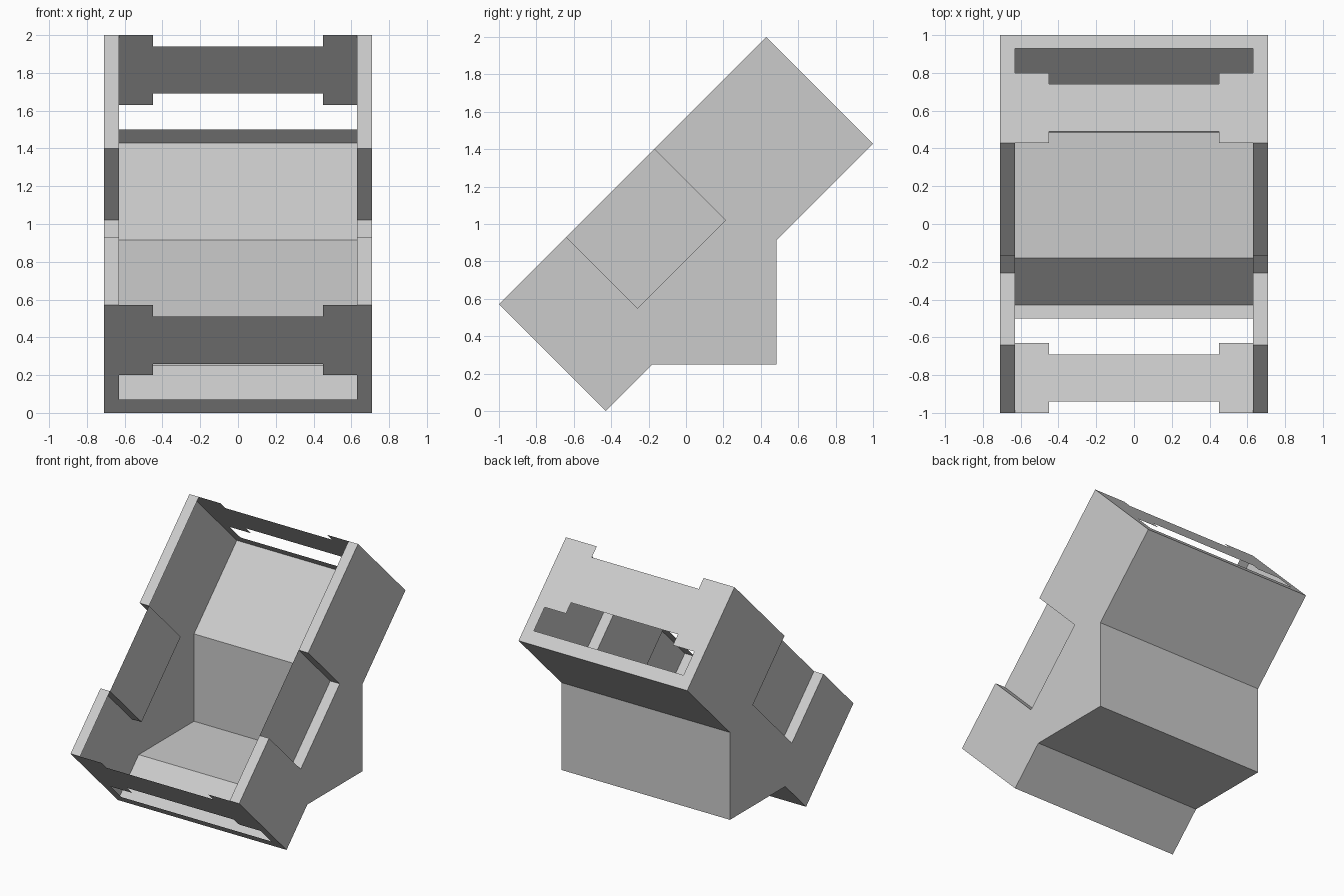
import bpy, bmesh
from mathutils import Vector

if "Cube" in bpy.data.objects:
    bpy.data.objects.remove(bpy.data.objects["Cube"])

W, IN = 0.71, 0.63                 # outer wall and recess / lip half-widths
CENTRE = Vector((0, 0.1, 0.9))     # interior point, used to face sheets outward

# side profile (y, z), a box tilted 45 degrees with a square foot
a, b, c = (-1, 0.57), (0.43, 2.0), (1, 1.43)
d, e, f, g = (0.485, 0.915), (0.485, 0.25), (-0.18, 0.25), (-0.43, 0)
# recess in the open edge
notch = [(-0.64, 0.93), (-0.26, 0.55), (0.21, 1.02), (-0.17, 1.40)]


def sheet(name, faces):
    """Thin sheet part from face point lists, mirrored across x = 0."""
    bm = bmesh.new()
    for pts in faces:
        bm.faces.new([bm.verts.new(p) for p in pts])
    bmesh.ops.remove_doubles(bm, verts=bm.verts, dist=1e-4)
    bm.normal_update()
    bm.faces.ensure_lookup_table()
    first = bm.faces[0]
    if first.normal.dot(first.calc_center_median() - CENTRE) < 0:
        bmesh.ops.reverse_faces(bm, faces=bm.faces)
    me = bpy.data.meshes.new(name)
    bm.to_mesh(me)
    bm.free()
    ob = bpy.data.objects.new(name, me)
    bpy.context.collection.objects.link(ob)
    mod = ob.modifiers.new("mirror", 'MIRROR')
    mod.use_clip = True
    return ob


def flat(x, pts):
    return [(x, y, z) for y, z in pts]


def strip(path, x0, x1):
    return [[(x0, *p), (x1, *p), (x1, *q), (x0, *q)]
            for p, q in zip(path, path[1:])]


# side walls with recessed panels
sheet("side_wall", [flat(W, [a, *notch, b, c, d, e, f, g])])
sheet("recess_panel", [flat(IN, notch)])

# lip along the open edge, following the recess
sheet("edge_lip", strip([a, *notch, b], IN, W))

# back and bottom shell
sheet("back_shell", strip([c, d, e, f, g], 0, W))

# end plates: notched edge and stepped window; (x, distance down the slope)
half = [(0, .06), (.45, .06), (.45, 0), (W, 0), (W, .57), (0, .57),
        (0, .50), (IN, .50), (IN, .37), (.45, .37), (.45, .31), (0, .31)]
for name, (y, z) in (("lower_end_plate", a), ("upper_end_plate", b)):
    sheet(name, [[(x, y + t, z - t) for x, t in half]])
